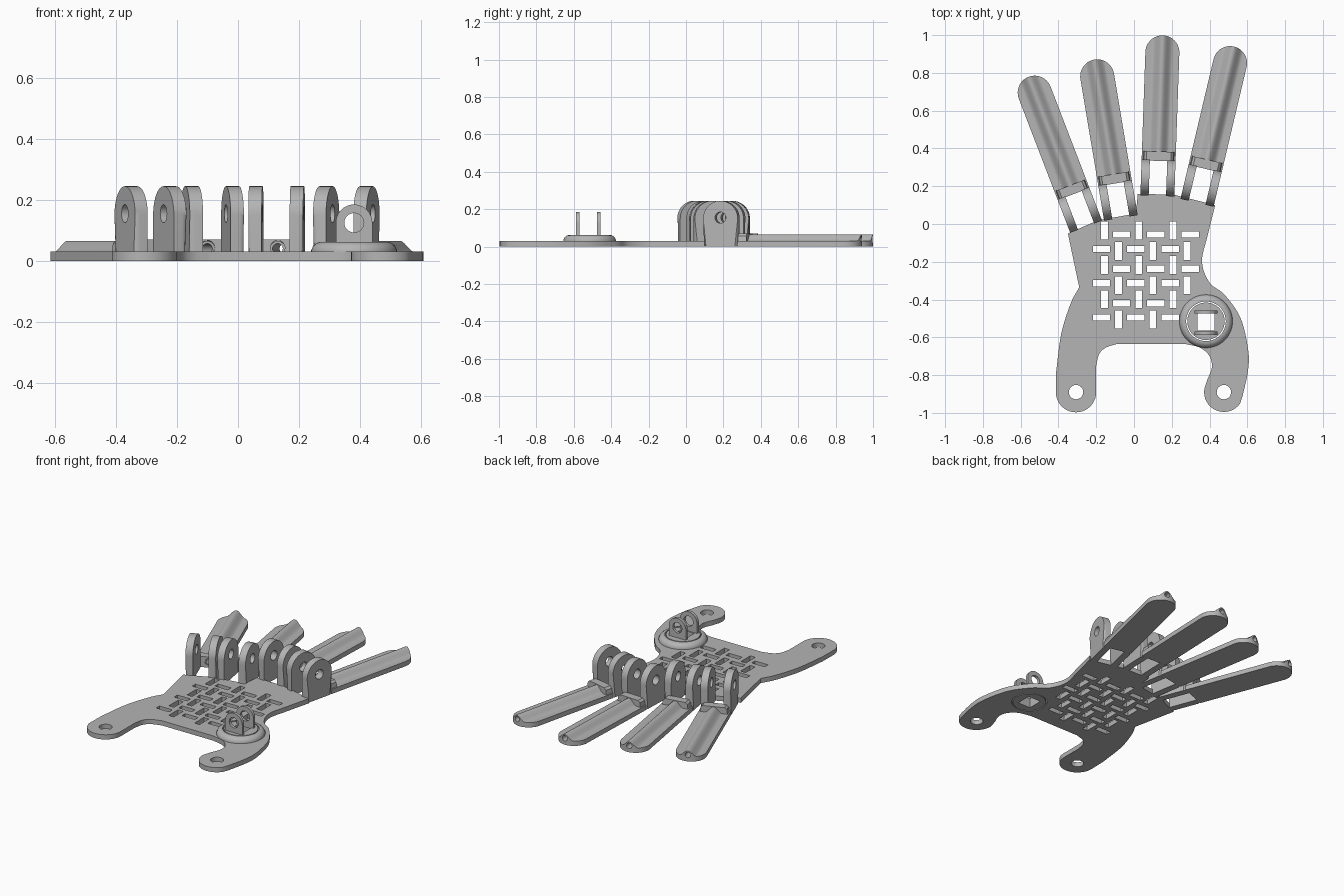
import bpy, bmesh
from math import sin, cos, pi, radians
from mathutils import Matrix, Vector

if "Cube" in bpy.data.objects:
    bpy.data.objects.remove(bpy.data.objects["Cube"], do_unlink=True)

GREY = (0.46, 0.46, 0.46, 1)
mat = bpy.data.materials.new("plain grey plastic")
mat.use_nodes = True
mat.diffuse_color = GREY
mat.node_tree.nodes["Principled BSDF"].inputs["Base Color"].default_value = GREY

FLAT = Matrix()                                                            # (x, y) pushed along z
SIDE = Matrix(((0, 0, 1, 0), (1, 0, 0, 0), (0, 1, 0, 0), (0, 0, 0, 1)))    # (y, z) pushed along x
ACROSS = Matrix(((1, 0, 0, 0), (0, 0, 1, 0), (0, 1, 0, 0), (0, 0, 0, 1)))  # (x, z) pushed along y
T = 0.03           # plate thickness


def prism(bm, profile, a, b, frame=FLAT):
    """Extrude a closed 2D profile from depth a to depth b; returns both rings."""
    lo = [bm.verts.new(frame @ Vector((p[0], p[1], a))) for p in profile]
    hi = [bm.verts.new(frame @ Vector((p[0], p[1], b))) for p in profile]
    bm.faces.new(lo[::-1])
    bm.faces.new(hi)
    n = len(lo)
    for i in range(n):
        j = (i + 1) % n
        bm.faces.new((lo[i], lo[j], hi[j], hi[i]))
    return lo, hi


def finish(bm, name):
    bmesh.ops.recalc_face_normals(bm, faces=bm.faces)
    me = bpy.data.meshes.new(name)
    bm.to_mesh(me)
    bm.free()
    me.materials.append(mat)
    ob = bpy.data.objects.new(name, me)
    bpy.context.collection.objects.link(ob)
    return ob


def solid(name, *parts):
    bm = bmesh.new()
    for part in parts:
        prism(bm, *part)
    return finish(bm, name)


def boolean(ob, tool, operation="DIFFERENCE"):
    mod = ob.modifiers.new("cut", "BOOLEAN")
    mod.object, mod.operation, mod.solver = tool, operation, "EXACT"
    tool.hide_render = True
    bpy.context.view_layer.objects.active = ob
    bpy.ops.object.modifier_apply(modifier=mod.name)
    bpy.data.objects.remove(tool, do_unlink=True)


def smooth(ob, angle=35):
    bpy.ops.object.select_all(action="DESELECT")
    ob.select_set(True)
    bpy.context.view_layer.objects.active = ob
    bpy.ops.object.shade_smooth_by_angle(angle=radians(angle))


def arc(x, y, r, start=0, end=360, n=32):
    full = end - start == 360
    return [(x + r * cos(radians(start + (end - start) * i / n)),
             y + r * sin(radians(start + (end - start) * i / n))) for i in range(n if full else n + 1)]


def rect(x, y, w, h):
    return [(x - w / 2, y - h / 2), (x + w / 2, y - h / 2), (x + w / 2, y + h / 2), (x - w / 2, y + h / 2)]


def spline(points, steps=6):
    """Smooth curve through the points."""
    p = [Vector(q) for q in points]
    p = [2 * p[0] - p[1]] + p + [2 * p[-1] - p[-2]]
    out = []
    for a, b, c, d in zip(p, p[1:], p[2:], p[3:]):
        for i in range(steps):
            t = i / steps
            out.append(tuple(b + (c - a) * t / 2 + (2 * a - 5 * b + 4 * c - d) * t * t / 2
                             + (3 * b - a - 3 * c + d) * t ** 3 / 2))
    return out + [tuple(points[-1])]


# Palm plate with two strap arms
STRAPS = ((-0.307, -0.89), (0.476, -0.89))
BOSS = (0.381, -0.515)
outline = [(-0.35, -0.05), (-0.19, 0.02), (0.01, 0.055), (0.02, 0.16), (0.21, 0.155)]
outline += spline([(0.43, 0.10), (0.39, -0.06), (0.36, -0.20), (0.40, -0.31), (0.48, -0.375),
                   (0.565, -0.50), (0.605, -0.67), (0.603, -0.78), (0.575, -0.91)])
outline += arc(*STRAPS[1], 0.105, -35, -190, 16)
outline += spline([(0.39, -0.82), (0.412, -0.76), (0.40, -0.70), (0.35, -0.655), (0.27, -0.635)])
outline += spline([(-0.09, -0.635), (-0.15, -0.655), (-0.185, -0.69), (-0.2, -0.75)])
outline += arc(*STRAPS[0], 0.107, 0, -180, 20)
outline += spline([(-0.412, -0.78), (-0.385, -0.58), (-0.335, -0.42), (-0.29, -0.335)])
palm = solid("palm_plate", (outline, 0, T))

# Basket-weave vents, strap holes and thumb socket
cuts = []
STEP = 0.1815
for x, y, w, h in ((-0.156, -0.035, 0.036, 0.094), (-0.066, -0.056, 0.092, 0.033),
                   (-0.172, -0.132, 0.092, 0.033), (-0.082, -0.143, 0.036, 0.094)):
    for i in range(3):
        for j in range(3):
            cx, cy = x + i * STEP, y - j * STEP
            if (Vector((cx, cy)) - Vector(BOSS)).length > 0.17:
                cuts.append((rect(cx, cy, w, h), -0.1, 0.1))
cuts += [(arc(*s, 0.038), -0.1, 0.1) for s in STRAPS]
cuts.append((arc(*BOSS, 0.105, n=48), -0.1, 0.1))
boolean(palm, solid("palm_cutter", *cuts))
smooth(palm)

# Raised thumb collar, a lathed ring around the socket
bm = bmesh.new()
rings = []
N = 48
for k in range(N):
    a = 2 * pi * k / N
    rings.append([bm.verts.new((BOSS[0] + r * cos(a), BOSS[1] + r * sin(a), z)) for r, z in
                  ((0.105, 0), (0.138, 0), (0.141, 0.035), (0.134, 0.05), (0.122, 0.059), (0.112, 0.062), (0.105, 0.062))])
for k in range(N):
    r, q = rings[k], rings[(k + 1) % N]
    for i in range(len(r)):
        j = (i + 1) % len(r)
        bm.faces.new((r[i], q[i], q[j], r[j]))
smooth(finish(bm, "thumb_collar"), 50)

# Turning thumb disc with a square opening
disc = solid("thumb_disc", (arc(*BOSS, 0.099, n=48), 0, 0.062))
boolean(disc, solid("disc_cutter", (rect(*BOSS, 0.09, 0.096), -0.1, 0.2)))
smooth(disc)

# Thumb lugs
for side, label in ((-1, "front"), (1, "back")):
    x, y = BOSS[0], BOSS[1] - 0.007 + side * 0.056
    lug = solid("thumb_lug_" + label,
                ([(x - 0.06, 0.055), (x + 0.06, 0.055)] + arc(x, 0.125, 0.06, 0, 180, 20), y - 0.009, y + 0.009, ACROSS))
    boolean(lug, solid("pin_cutter", (arc(x, 0.125, 0.032, n=24), y - 0.1, y + 0.1, ACROSS)))
    smooth(lug)

# Fingers: base x, base y, heading in degrees
FINGERS = {"outer": (-0.257, -0.005, 21), "ring": (-0.071, 0.042, 9.5),
           "middle": (0.124, 0.159, -2), "index": (0.336, 0.122, -13.3)}
R, START, TIP = 0.09, 0.18, 0.75
W = 0.055          # half width of the cord ridge
ridge = [(W * (1 - i / 12), T + 0.036 * cos(pi / 2 * (1 - i / 12)) ** 2) for i in range(25)]
section = [(-R - 0.02, 0), (R + 0.02, 0), (R + 0.02, T)] + ridge + [(-R - 0.02, T)]
plan = [(-R, START), (R, START)] + arc(0, TIP, R, 0, 180, 24)
for name, (x, y, heading) in FINGERS.items():
    place = Matrix.Translation((x, y, 0)) @ Matrix.Rotation(radians(heading), 4, "Z")

    # Finger blade with a hollow ridge for the cord
    blade = solid(name + "_finger", (section, 0.1, 0.95, ACROSS))
    boolean(blade, solid("plan_cutter", (plan, -0.1, 0.2)), "INTERSECT")
    boolean(blade, solid("bore_cutter", (arc(0, 0.04, 0.017, n=16), 0, 1.0, ACROSS)))
    blade.matrix_world = place
    smooth(blade)

    # Raised collar where the blade meets the hinge
    collar = solid(name + "_finger_collar",
                   ([(-0.085, 0.01), (0.085, 0.01), (0.078, 0.058), (0.065, 0.07), (-0.065, 0.07), (-0.078, 0.058)],
                    START - 0.005, START + 0.045, ACROSS))
    boolean(collar, solid("bore_cutter", (arc(0, 0.043, 0.024, n=20), 0, 0.5, ACROSS)))
    collar.matrix_world = place
    smooth(collar)

    # Pair of hinge lugs, rounded on their outer faces
    profile = [(-0.01, 0), (START, 0)] + arc(0.085, 0.15, 0.095, 0, 180, 24)
    for side, label in ((-1, "right"), (1, "left")):
        bm = bmesh.new()
        lo, hi = prism(bm, profile, side * 0.046, side * R, SIDE)
        outer = [e for e in bm.edges if all(v in hi for v in e.verts) and max(v.co.z for v in e.verts) > 0.01]
        bmesh.ops.bevel(bm, geom=outer, offset=0.016, segments=3, profile=0.5, affect="EDGES")
        lug = finish(bm, name + "_hinge_lug_" + label)
        boolean(lug, solid("pin_cutter", (arc(0.085, 0.155, 0.03, n=24), -0.2, 0.2, SIDE)))
        lug.matrix_world = place
        smooth(lug)
